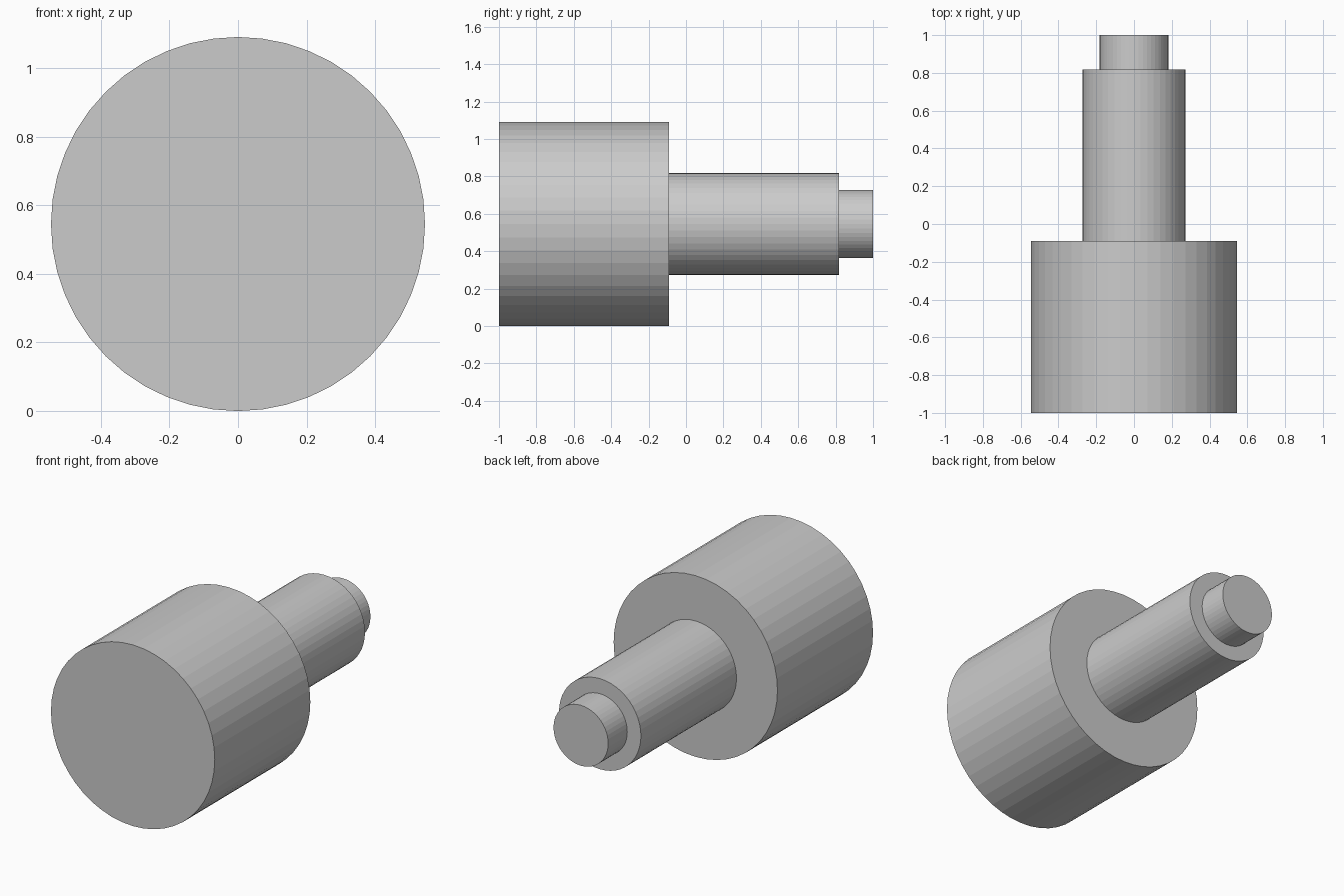
import bpy, bmesh
from math import cos, sin, tau

if "Cube" in bpy.data.objects:
    bpy.data.objects.remove(bpy.data.objects["Cube"])

SIDES = 48
U = 1 / 11          # model is 22 units long
AXIS_Z = 6 * U

# Stepped profile: (radius, y) from the wide front to the narrow back tip
profile = [(6 * U, -1), (6 * U, -U), (3 * U, -U), (3 * U, 9 * U), (2 * U, 9 * U), (2 * U, 1)]

bm = bmesh.new()
rings = [[bm.verts.new((r * cos(tau * i / SIDES), y, AXIS_Z + r * sin(tau * i / SIDES)))
          for i in range(SIDES)] for r, y in profile]

# Walls and shoulders
for a, b in zip(rings, rings[1:]):
    for i in range(SIDES):
        j = (i + 1) % SIDES
        bm.faces.new((a[i], a[j], b[j], b[i]))

# End caps
bm.faces.new(rings[0])
bm.faces.new(rings[-1])
bmesh.ops.recalc_face_normals(bm, faces=bm.faces[:])

mesh = bpy.data.meshes.new("stepped_shaft")
bm.to_mesh(mesh)
bm.free()
bpy.context.collection.objects.link(bpy.data.objects.new("stepped_shaft", mesh))
